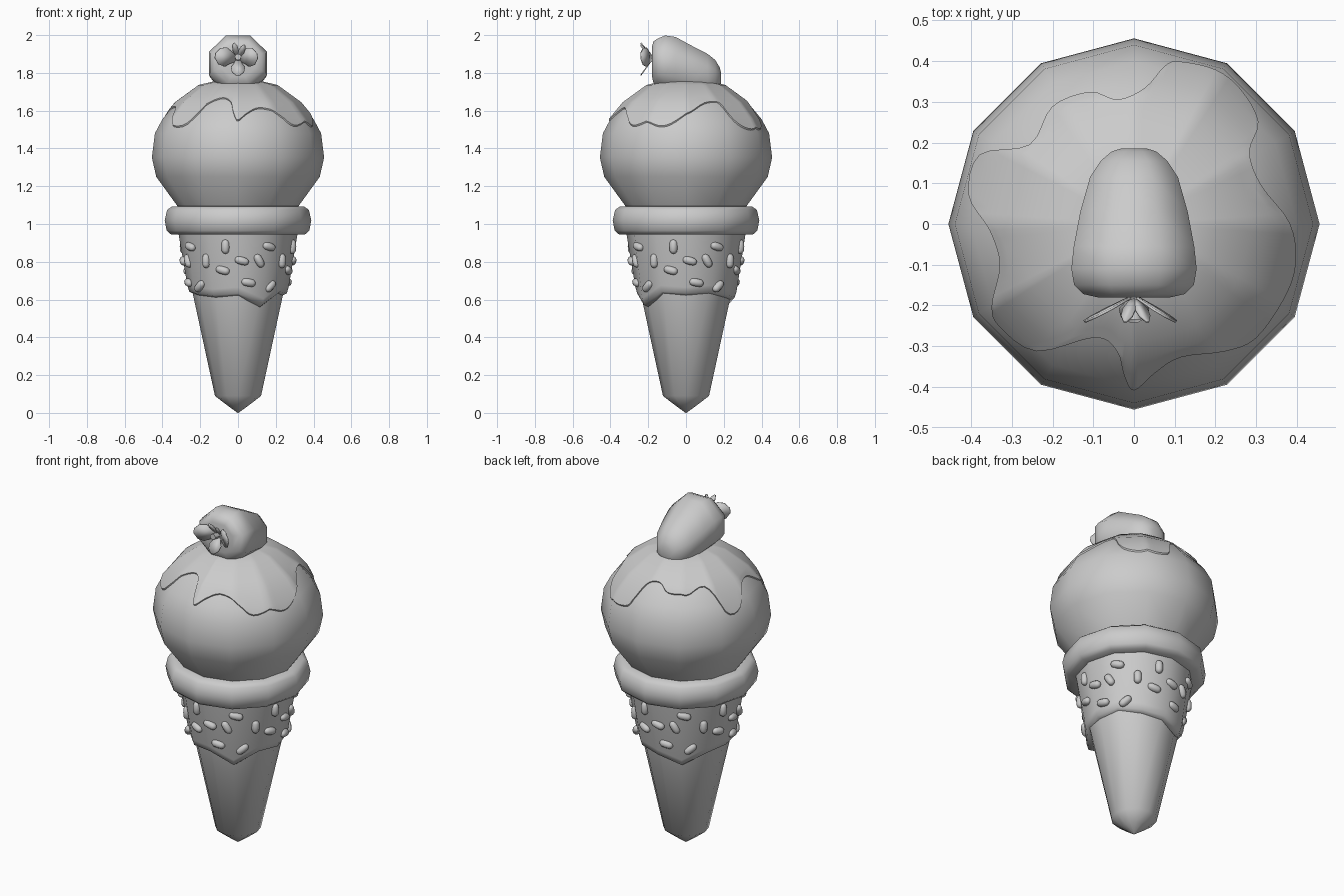
import bpy, math
from mathutils import Vector, Matrix

if "Cube" in bpy.data.objects:
    bpy.data.objects.remove(bpy.data.objects["Cube"])

SIDES = 12


def make(name, verts, faces, angle=60):
    mesh = bpy.data.meshes.new(name)
    mesh.from_pydata([tuple(v) for v in verts], [], faces)
    mesh.validate()
    ob = bpy.data.objects.new(name, mesh)
    bpy.context.collection.objects.link(ob)
    bpy.ops.object.select_all(action='DESELECT')
    ob.select_set(True)
    bpy.context.view_layer.objects.active = ob
    bpy.ops.object.mode_set(mode='EDIT')
    bpy.ops.mesh.select_all(action='SELECT')
    bpy.ops.mesh.normals_make_consistent(inside=False)
    bpy.ops.object.mode_set(mode='OBJECT')
    bpy.ops.object.shade_smooth_by_angle(angle=math.radians(angle))
    return ob


def skin(name, rings, closed=False, caps=True, angle=60):
    """Join equal-sized vertex loops into a surface."""
    n, m = len(rings[0]), len(rings)
    faces = []
    for k in range(m if closed else m - 1):
        a, b = k * n, (k + 1) % m * n
        faces += [(a + i, a + (i + 1) % n, b + (i + 1) % n, b + i) for i in range(n)]
    if caps and not closed:
        faces += [tuple(range(n)), tuple(range((m - 1) * n, m * n))]
    return make(name, [v for r in rings for v in r], faces, angle)


def circle(r, z):
    return [(r * math.cos(math.tau * i / SIDES), r * math.sin(math.tau * i / SIDES), z)
            for i in range(SIDES)]


def flat_factor(a):
    """Distance to a 12-gon side at angle a, for corner radius 1."""
    step = math.tau / SIDES
    return math.cos(step / 2) / math.cos(a % step - step / 2)


def interp(table, x):
    for (x0, y0), (x1, y1) in zip(table, table[1:]):
        if x <= x1:
            return y0 + (y1 - y0) * (x - x0) / (x1 - x0)
    return table[-1][1]


# Wafer cone
skin("cone", [circle(r, z) for r, z in
              [(0.002, 0), (.06, .042), (.122, .09), (.237, .62), (.305, .96)]])

# Dipped coating with an uneven lower edge
low = [.62, .63, .61, .60, .56, .62, .63, .62, .61, .62, .56, .63]
def coat_ring(r, lift):
    return [(x, y, low[i] + lift) for i, (x, y, z) in enumerate(circle(r, 0))]
skin("coating", [coat_ring(.232, 0), coat_ring(.258, .012), coat_ring(.268, .045),
                 circle(.317, .96)])

# Cone collar
skin("collar", [circle(r, z) for r, z in
                [(.29, .945), (.355, .945), (.378, .965), (.388, 1.02), (.375, 1.075),
                 (.35, 1.093), (.29, 1.095)]])

# Scoop
ball = [(.001, 1.755), (.12, 1.75), (.206, 1.73), (.33, 1.64), (.40, 1.555), (.44, 1.48),
        (.456, 1.353), (.433, 1.25), (.317, 1.09), (.29, 1.04)]
skin("scoop", [circle(r, z) for r, z in ball])

# Syrup with a wavy dripping edge, laid over the scoop
drip = [(.113, .397), (.2, .377), (.26, .33), (.304, .25), (.282, .176), (.31, .096),
        (.382, 0), (.395, -.1), (.365, -.186), (.297, -.28), (.223, -.311), (.113, -.326),
        (.05, -.365), (0, -.407), (-.024, -.37), (-.042, -.31), (-.095, -.277),
        (-.238, -.311), (-.328, -.252), (-.348, -.2), (-.328, -.1), (-.353, -.015),
        (-.404, .07), (-.377, .17), (-.255, .194), (-.2, .287), (-.108, .323),
        (-.04, .304), (.027, .333), (.076, .387)]
edge = []
n = len(drip)
for i in range(n):
    p0, p1, p2, p3 = (Vector(drip[(i + j) % n]) for j in (-1, 0, 1, 2))
    for t in (0, .25, .5, .75):
        edge.append(.5 * (2 * p1 + (p2 - p0) * t + (2 * p0 - 5 * p1 + 4 * p2 - p3) * t * t
                          + (3 * p1 - p0 - 3 * p2 + p3) * t ** 3))


def on_ball(p, limit, lift):
    a = math.atan2(p.y, p.x)
    f = flat_factor(a)
    r = min(p.length / f, limit)
    z = interp(ball[:7], r)
    out = Vector((r * f * math.cos(a), r * f * math.sin(a), z))
    return out + (out - Vector((0, 0, 1.33))).normalized() * lift


syrup = [[on_ball(p * s, lim, .007) for p in edge]
         for s, lim in [(1, .02), (1, .12), (1, .206), (.9, .29), (.93, .33), (.96, .365),
                        (.98, .40), (.99, 1)]]
syrup.append([on_ball(p, 1, -.004) for p in edge])
skin("syrup", syrup, angle=45)

# Sprinkles: one quarter of the pattern, repeated four times
pattern = [(-13, .88, 90), (33, .88, -15), (4, .805, -15), (23, .805, -60),
           (-36, .805, 90), (-17, .755, -15), (12, .69, -10), (40, .67, 40)]
for quarter in range(4):
    for deg, z, tilt in pattern:
        a = math.radians(deg - 90 + 90 * quarter)
        r = interp([(.6, .262), (.96, .317)], z) * flat_factor(a)
        bpy.ops.mesh.primitive_uv_sphere_add(segments=10, ring_count=8, radius=1)
        ob = bpy.context.object
        ob.name = "sprinkle"
        for v in ob.data.vertices:   # pull the ball into a capsule
            v.co = (v.co.x * .022, v.co.y * .022, v.co.z * .023 + math.tanh(v.co.z * 3) * .015)
        lay = Matrix.Rotation(math.radians(90), 4, 'Y')
        ob.matrix_world = (Matrix.Translation((r * math.cos(a), r * math.sin(a), z))
                           @ Matrix.Rotation(a + math.pi / 2, 4, 'Z')
                           @ Matrix.Rotation(-math.radians(tilt), 4, 'Y') @ lay)
        bpy.ops.object.shade_smooth()

# Strawberry lying on its side: (y, centre z, half width, half height)
berry = [(-.18, 1.86, .09, .08), (-.172, 1.857, .125, .11), (-.15, 1.852, .147, .13),
         (-.11, 1.85, .154, .148), (-.055, 1.84, .148, .15), (.03, 1.812, .132, .132),
         (.115, 1.785, .108, .115), (.155, 1.78, .082, .088), (.178, 1.775, .055, .055),
         (.186, 1.772, .03, .028)]
skin("strawberry", [[(rx * math.cos(a) / .924, y, zc + rz * math.sin(a) / .924)
                     for a in (math.tau * (i + .5) / 8 for i in range(8))]
                    for y, zc, rx, rz in berry], angle=75)

# Leaves fanning out from the berry's base, and the stem
outline = [(.01, .014), (.04, .03), (.065, .046), (.098, .04), (.122, .012)]
for deg, length, width in [(172, 1, 1.1), (8, .85, 1.1), (-90, .72, .8), (105, .7, .35),
                           (65, .65, .35)]:
    a = math.radians(deg)
    along = Vector((math.cos(a), 0, math.sin(a)))
    across = Vector((-math.sin(a), 0, math.cos(a)))
    pts = [(d, s * w) for s, o in ((1, outline), (-1, outline[::-1])) for d, w in o]
    verts = [Vector((0, -.176 - .52 * d, 1.875)) + along * d * length + across * w * width
             for d, w in pts]
    leaf = make("leaf", verts, [tuple(range(len(verts)))])
    mod = leaf.modifiers.new("thickness", 'SOLIDIFY')
    mod.thickness = .006
    mod.offset = 0
skin("stem", [[(r * math.cos(math.tau * i / 6), y, z + r * math.sin(math.tau * i / 6))
               for i in range(6)] for y, z, r in [(-.17, 1.875, .014), (-.235, 1.885, .018)]])
